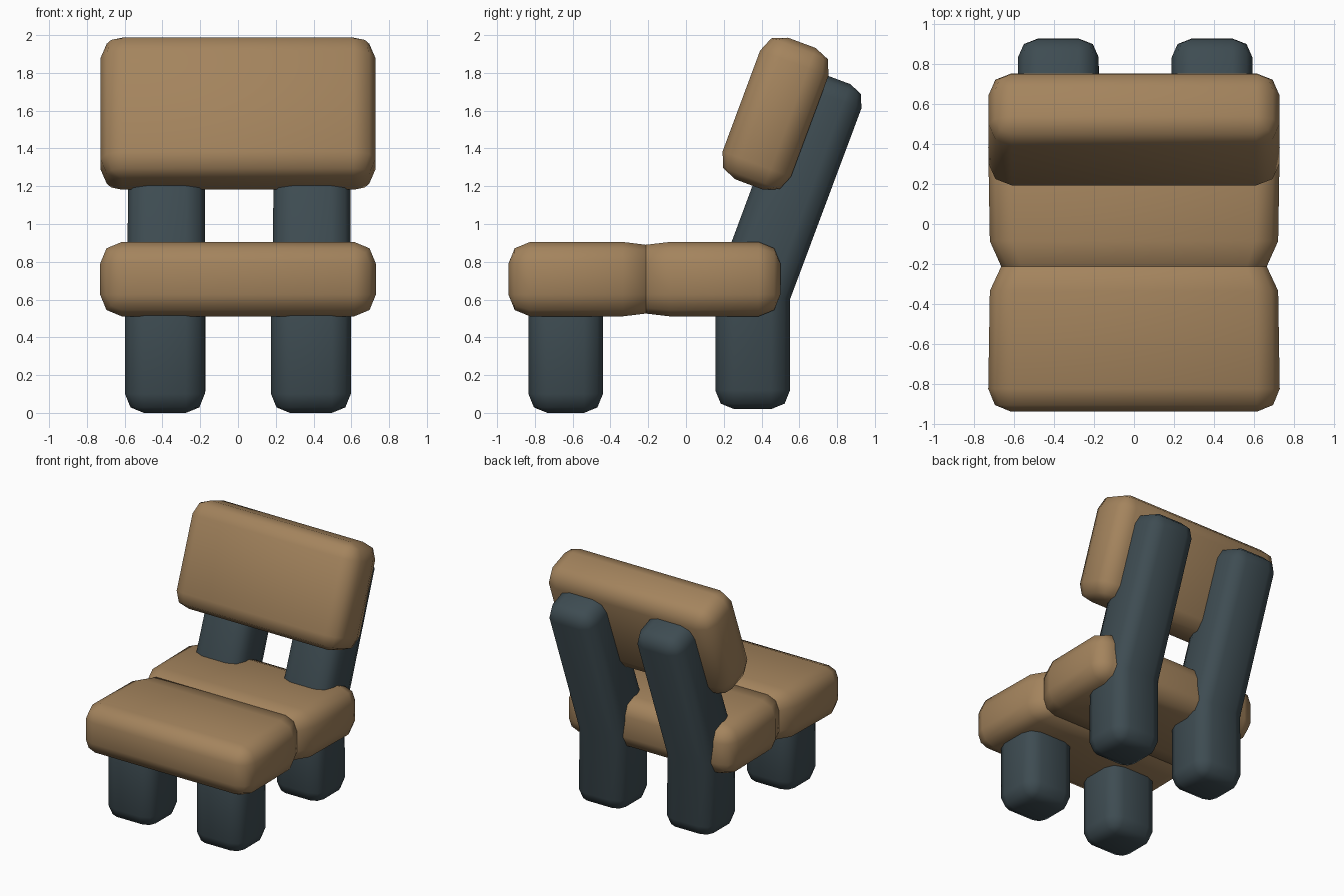
import bpy, bmesh
from math import sin, cos, radians, pi

if "Cube" in bpy.data.objects:
    bpy.data.objects.remove(bpy.data.objects["Cube"])


def material(name, rgb):
    m = bpy.data.materials.new(name)
    m.diffuse_color = (*rgb, 1)
    m.use_nodes = True
    m.node_tree.nodes["Principled BSDF"].inputs["Base Color"].default_value = m.diffuse_color
    return m


wood = material("tan wood", (0.37, 0.23, 0.11))
slate = material("dark slate", (0.048, 0.072, 0.084))


def loft(name, rings, xc, mat):
    """Skin rounded-rectangle rings: (y, z, tilt in degrees, half width, half depth, corner radius)."""
    bm = bmesh.new()
    loops = []
    for y, z, tilt, hx, hd, r in rings:
        a = radians(tilt)
        loop = []
        for q, (sx, sd) in enumerate(((1, 1), (-1, 1), (-1, -1), (1, -1))):
            for k in range(3):
                t = (q + k / 2) * pi / 2
                px = sx * (hx - r) + r * cos(t)
                pd = sd * (hd - r) + r * sin(t)
                loop.append(bm.verts.new((xc + px, y + pd * cos(a), z - pd * sin(a))))
        loops.append(loop)
    for lo, hi in zip(loops, loops[1:]):
        for i in range(12):
            j = (i + 1) % 12
            bm.faces.new((lo[i], lo[j], hi[j], hi[i]))
    bm.faces.new(loops[0][::-1])
    bm.faces.new(loops[-1])
    bmesh.ops.remove_doubles(bm, verts=bm.verts, dist=0.0005)
    bmesh.ops.recalc_face_normals(bm, faces=bm.faces)
    me = bpy.data.meshes.new(name)
    bm.to_mesh(me)
    bm.free()
    me.materials.append(mat)
    ob = bpy.data.objects.new(name, me)
    bpy.context.collection.objects.link(ob)
    bpy.ops.object.select_all(action='DESELECT')
    ob.select_set(True)
    bpy.context.view_layer.objects.active = ob
    bpy.ops.object.shade_smooth_by_angle(angle=radians(60))
    return ob


def end(y, z, tilt, hx, hd, b, s):
    """Rounded end of a block; s is +1 for the far end, -1 for the near end."""
    a = radians(tilt)
    out = []
    for back, inset, r in ((0, b, 0), (0.29 * b, 0.29 * b, 0.71 * b), (b, 0, b)):
        out.append((y - s * back * sin(a), z - s * back * cos(a), tilt,
                    hx - inset, hd - inset, r))
    return out if s < 0 else out[::-1]


# Seat: two cushioned planks meeting in a groove
SZ, HX, HD, B = 0.708, 0.73, 0.197, 0.115
loft("seat_front_plank",
     end(-0.94, SZ, 90, HX, HD, B, -1)
     + [(-0.335, SZ, 90, 0.722, HD, B), (-0.213, SZ, 90, 0.665, 0.182, 0.1),
        (-0.16, SZ, 90, 0.58, 0.13, 0.06)], 0, wood)
loft("seat_rear_plank",
     [(-0.266, SZ, 90, 0.58, 0.13, 0.06), (-0.213, SZ, 90, 0.665, 0.182, 0.1),
      (-0.085, SZ, 90, 0.722, HD, B)]
     + end(0.50, SZ, 90, HX, HD, B, 1), 0, wood)

# Backrest: leaning block
T = 20.4
u = (sin(radians(T)), cos(radians(T)))
cy, cz, half = 0.474, 1.584, 0.40
loft("backrest",
     end(cy - half * u[0], cz - half * u[1], T, 0.728, 0.193, B, -1)
     + end(cy + half * u[0], cz + half * u[1], T, 0.728, 0.193, B, 1), 0, wood)

# Legs: short front posts, bent rear posts that carry the backrest
for side, fx, rx in (("left", -0.387, -0.379), ("right", 0.386, 0.391)):
    loft("front_leg_" + side,
         end(-0.637, 0.0, 0, 0.211, 0.197, 0.1, -1)
         + end(-0.637, 0.78, 0, 0.211, 0.197, 0.1, 1), fx, slate)
    loft("rear_leg_" + side,
         end(0.353, 0.02, 0, 0.208, 0.198, 0.1, -1)
         + [(0.353, 0.637, T / 2, 0.206, 0.201, 0.1)]
         + end(0.777, 1.775, T, 0.202, 0.199, 0.1, 1), rx, slate)
